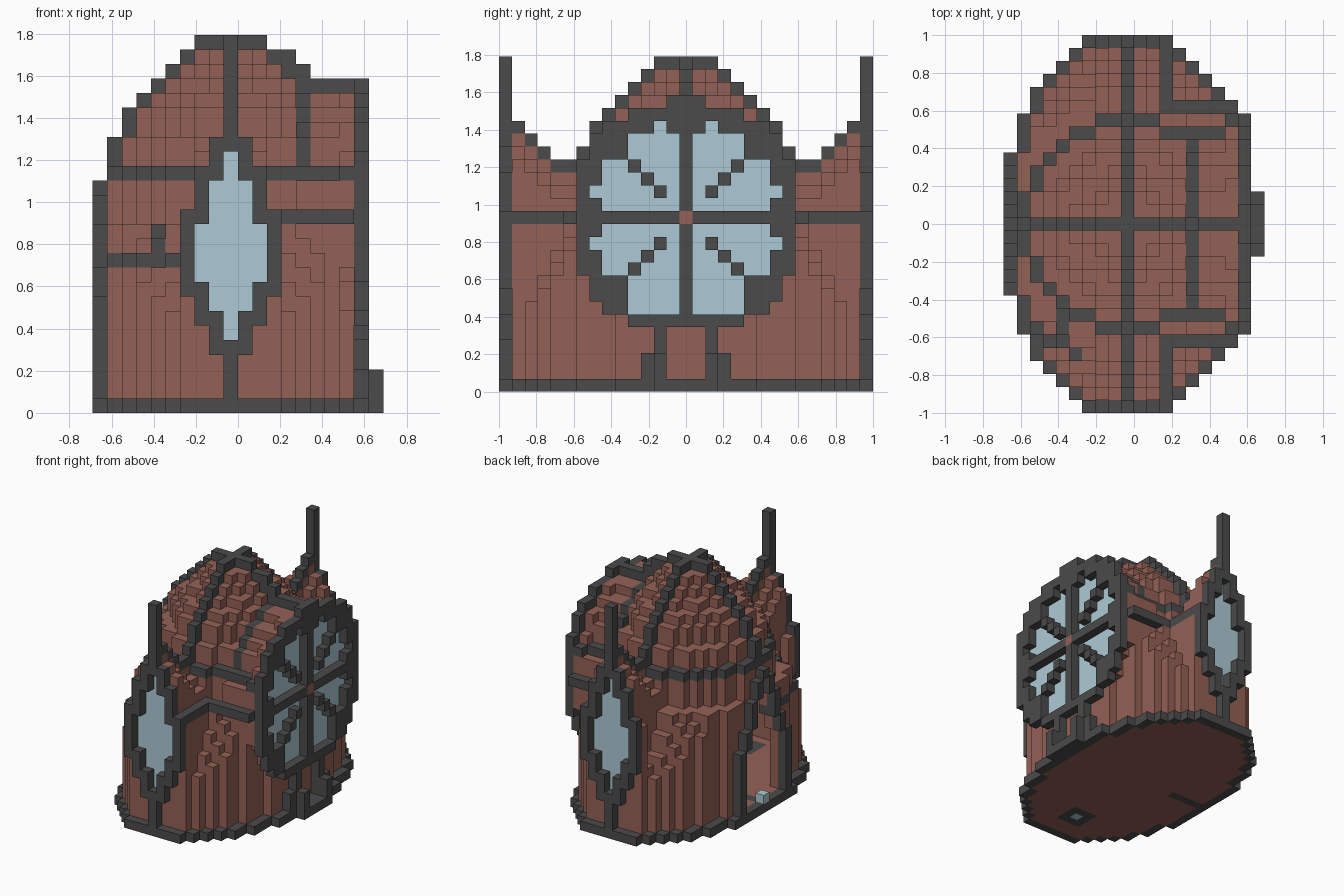
import bpy

cube = bpy.data.objects.get("Cube")
if cube:
    bpy.data.objects.remove(cube, do_unlink=True)

# Block grid: a = across (+x), d = depth (+y), k = height
S = 2 / 29
HALF = [9] * 6 + [8] * 3 + [7] * 2 + [6, 5, 4, 3]       # plan half width by depth
DOME = [8, 8, 7, 7, 6, 5, 4, 3, 2]                      # dome rib reach from level 17 up
RIDGE = {9: 16, 10: 16, 11: 17, 12: 18, 13: 19}         # gable height by depth
SIDES = [(1, 0, 0), (-1, 0, 0), (0, 1, 0), (0, -1, 0), (0, 0, 1), (0, 0, -1)]
cells = {}


def put(part, a, d, k):
    cells[a, d, k] = part


def in_base(a, d):
    return abs(d) <= 14 and abs(a) <= HALF[abs(d)]


def in_wall(a, d):
    return in_base(a, d) and all(in_base(a + p, d + q) for p, q, r in SIDES)


def in_body(a, d, k):
    """Oval body that narrows to a round drum, with a gable to front and back."""
    r = (a * a + d * d) ** 0.5
    gable = abs(a) <= 2 and k <= RIDGE.get(abs(d), 0) - abs(a)
    if k > 16 or not in_wall(a, d):
        return gable and k > 16
    shoulder = a == 3 and abs(d) >= 9 and k <= 12 or a == -3 and abs(d) == 13 and k <= 12
    return r * r <= 68 or gable or shoulder or k <= min(12, 15.8 - 2 * (r - 8))


def in_barrel(a, d, k):
    rr = d * d + (k - 13) ** 2
    return 5 <= a <= 7 and rr <= (64 if abs(d) == 7 else 68) or a == 8 and rr <= 73


# Solid brown masses
for k in range(1, 26):
    for a in range(-9, 10):
        for d in range(-14, 15):
            r = (a * a + d * d) ** 0.5
            if in_barrel(a, d, k):
                put("barrel_roof", a, d, k)
            elif in_body(a, d, k):
                put("walls", a, d, k)
            elif 17 <= k <= 24 and r <= DOME[k - 17] - 0.6:
                put("dome", a, d, k)

# Hollow the inside, keeping a one-block shell
solid = set(cells)
for a, d, k in solid:
    around = SIDES[:4] if k == 1 else SIDES
    if all((a + p, d + q, k + r) in solid for p, q, r in around):
        del cells[a, d, k]

# Dark bands on the walls
for a, d, k in list(cells):
    outer = any((a + p, d + q, k) not in solid for p, q, r in SIDES[:4])
    ring = k == 16 and outer and (a * a + d * d <= 68 or abs(d) >= 7 and a >= 3)
    low_band = k == 10 and outer and a <= -4 and d < 0
    low_rib = a == -5 and -9 <= d <= -7 and (a, d, k + 1) not in solid
    arch = a == 5 and k >= 17 and cells[a, d, k] == "barrel_roof"
    if ring or low_band or low_rib or arch:
        put("trim", a, d, k)
for side in (-1, 1):
    for a in range(3, 9):
        put("trim", a, 9 * side, 13)
    for d in range(10, 14):
        put("trim", 3, d * side, 13)

# Floor with dark rim and inlays
for a in range(-9, 10):
    for d in range(-14, 15):
        if in_base(a, d):
            inlay = d == 0 and a < -4 or abs(a) <= 1 and abs(d + 10) <= 1
            put("base_rim" if inlay or not in_wall(a, d) else "floor", a, d, 0)
put("lamp", 0, -10, 0)

# Dome ribs and ridges
for n, reach in enumerate(DOME):
    k = 17 + n
    for t in range(-reach, reach + 1):
        if abs(t) >= reach - 1 or k == 25:
            put("dome_ribs", t, 0, k)
            put("dome_ribs", 0, t, k)
for d, top in RIDGE.items():
    for side in (-1, 1):
        put("dome_ribs", 0, d * side, top + 1)
for a in range(5, 10):
    put("dome_ribs", a, 0, 22)
for k in (23, 24):
    put("dome_ribs", 28 - k, 0, k)


# Pointed windows with spires, front and back
def frame_half(k):
    return 3 if 8 <= k <= 13 else 2 if 6 <= k <= 16 else 1 if 4 <= k <= 18 else 0


def pane_half(k):
    return 2 if 9 <= k <= 12 else 1 if 7 <= k <= 15 else 0 if 5 <= k <= 17 else -1


for side in (-1, 1):
    for k in range(1, 26):
        for a in range(-frame_half(k), frame_half(k) + 1):
            if abs(a) <= pane_half(k):
                put("pointed_glass", a, 13 * side, k)
            else:
                put("window_frames", a, 14 * side, k)

# Wheel window on the +x side
for d in range(-8, 9):
    for v in range(-8, 9):
        rr = d * d + v * v
        spoke = d == 0 or v == 0 or (abs(d) == abs(v) and 2 <= abs(d) <= 5)
        sill = v == -7 and abs(d) <= 4
        rim = not sill and (rr > 53 or rr == 50 and 1 in (abs(d), abs(v)))
        if rr == 0:
            put("wheel_hub", 9, 0, 13)
        elif rr <= 85 and (spoke or rim):
            put("wheel_frame", 9, d, 13 + v)
        elif rr <= 85:
            put("wheel_glass", 8, d, 13 + v)
for d in (-1, 0, 1):
    put("wheel_frame", 9, d, 22)

# Posts and step below the wheel
for d in range(-2, 3):
    put("porch", 10, d, 0)
for side in (-1, 1):
    for k in range(1, 5):
        put("porch", 9, 2 * side, k)
        if k <= 2:
            put("porch", 10, 2 * side, k)
            put("porch", 9, 3 * side, k)


# Pointed doorway on the -x side
def door_half(k):
    return 4 if k <= 7 else 3 if k <= 9 else 2 if k <= 12 else 1 if k <= 14 else 0


for k in range(1, 16):
    half = door_half(k)
    for d in range(-half, half + 1):
        if abs(d) == half or abs(d) > door_half(k + 1):
            put("door_frame", -9, d, k)
        else:
            for a in (-8, -7):
                cells.pop((a, d, k), None)
put("lamp", -9, 0, 1)


def material(name, color):
    m = bpy.data.materials.new(name)
    m.use_nodes = True
    m.diffuse_color = color
    m.node_tree.nodes["Principled BSDF"].inputs["Base Color"].default_value = color
    return m


BROWN = material("red brown brick", (0.295, 0.12, 0.093, 1))
DARK = material("dark grey stone", (0.07, 0.07, 0.07, 1))
GLASS = material("pale blue glass", (0.42, 0.59, 0.67, 1))
BROWN_PARTS = {"walls", "dome", "barrel_roof", "floor", "wheel_hub"}


def build(part):
    """Make one mesh from the exposed block faces of a part."""
    verts, faces = {}, []
    for c in [c for c, name in cells.items() if name == part]:
        for s in SIDES:
            if tuple(c[i] + s[i] for i in range(3)) in cells:
                continue
            axis = [i for i in range(3) if s[i]][0]
            quad = []
            for p, q in ((0, 0), (1, 0), (1, 1), (0, 1)):
                corner = list(c)
                corner[axis] += s[axis] > 0
                corner[(axis + 1) % 3] += p
                corner[(axis + 2) % 3] += q
                quad.append(verts.setdefault(tuple(corner), len(verts)))
            faces.append(quad if s[axis] > 0 else quad[::-1])
    mesh = bpy.data.meshes.new(part)
    mesh.from_pydata([((x - 1) * S, (y - 0.5) * S, z * S) for x, y, z in verts], [], faces)
    glass = "glass" in part or part == "lamp"
    mesh.materials.append(BROWN if part in BROWN_PARTS else GLASS if glass else DARK)
    bpy.context.collection.objects.link(bpy.data.objects.new(part, mesh))


for part in sorted(set(cells.values())):
    build(part)
